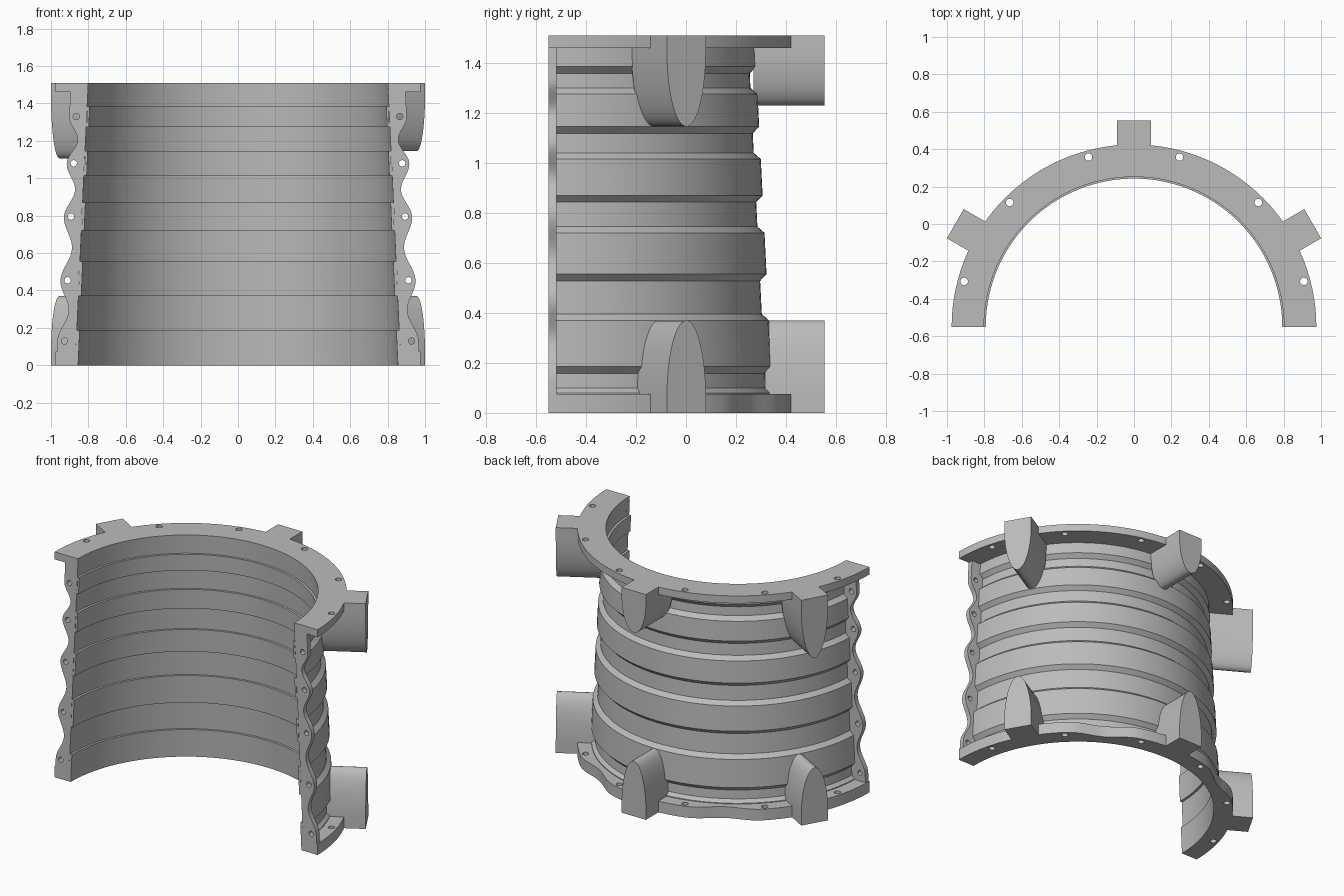
import bpy, bmesh, math
from mathutils import Matrix, Vector

if "Cube" in bpy.data.objects:
    bpy.data.objects.remove(bpy.data.objects["Cube"])

AXIS_Y = -0.55      # axis of the half cylinder
HEIGHT = 1.51
SEGMENTS = 60
BANDS = [(0.185, 0.37), (0.555, 0.72), (0.87, 1.015), (1.145, 1.275), (1.385, HEIGHT)]

grey = bpy.data.materials.new("plain grey")
grey.use_nodes = True
grey.diffuse_color = (0.5, 0.5, 0.5, 1)
grey.node_tree.nodes["Principled BSDF"].inputs["Base Color"].default_value = (0.5, 0.5, 0.5, 1)


def finish(name, bm):
    bmesh.ops.recalc_face_normals(bm, faces=bm.faces)
    mesh = bpy.data.meshes.new(name)
    bm.to_mesh(mesh)
    bm.free()
    mesh.materials.append(grey)
    obj = bpy.data.objects.new(name, mesh)
    bpy.context.collection.objects.link(obj)
    return obj


def activate(obj):
    bpy.ops.object.select_all(action='DESELECT')
    obj.select_set(True)
    bpy.context.view_layer.objects.active = obj


def smooth(obj):
    activate(obj)
    bpy.ops.object.shade_smooth_by_angle(angle=math.radians(25))


def loft(name, rings):
    """Skin equal closed rings and cap both ends."""
    bm = bmesh.new()
    rows = [[bm.verts.new(p) for p in ring] for ring in rings]
    n = len(rows[0])
    for a, b in zip(rows, rows[1:]):
        for i in range(n):
            j = (i + 1) % n
            bm.faces.new((a[i], a[j], b[j], b[i]))
    bm.faces.new(rows[0])
    bm.faces.new(rows[-1])
    return finish(name, bm)


def half_turn(name, profile):
    """Revolve a profile, given for each angle in degrees, over half a turn."""
    rings = []
    for k in range(SEGMENTS + 1):
        deg = 180 * k / SEGMENTS
        a = math.radians(deg)
        rings.append([(r * math.cos(a), AXIS_Y + r * math.sin(a), z) for r, z in profile(deg)])
    return loft(name, rings)


def drill(obj, holes, radius):
    """Cut round holes, each given as centre and direction."""
    bm = bmesh.new()
    for centre, direction in holes:
        turn = Vector(direction).to_track_quat('Z', 'Y').to_matrix().to_4x4()
        bmesh.ops.create_cone(bm, cap_ends=True, segments=20, radius1=radius, radius2=radius,
                              depth=0.2, matrix=Matrix.Translation(centre) @ turn)
    cutter = finish("hole_cutter", bm)
    cutter.hide_render = True
    mod = obj.modifiers.new("holes", 'BOOLEAN')
    mod.operation = 'DIFFERENCE'
    mod.solver = 'EXACT'
    mod.object = cutter
    activate(obj)
    bpy.ops.object.modifier_apply(modifier=mod.name)
    bpy.data.objects.remove(cutter)


# Tapered shell with stepped bands inside and out
def shell_profile():
    outer = lambda z, step=0: (0.873 - 0.05 * z + step, z)
    inner = lambda z, step=0: (0.855 - 0.045 * z + step, z)
    out_pts = [outer(0, 0.02), outer(0.08, 0.02), outer(0.1)]
    in_pts = [inner(0)]
    for lo, hi in BANDS:
        out_pts += [outer(lo - 0.027), outer(lo, 0.027), outer(hi, 0.027)]
        in_pts += [inner(lo), inner(lo, 0.015), inner(hi, 0.015)]
        if hi < HEIGHT:
            out_pts.append(outer(hi + 0.025))
            in_pts.append(inner(hi))
    return out_pts + in_pts[::-1]


shell = half_turn("shell", lambda deg: shell_profile())
smooth(shell)


# End flanges; the lower rim is scalloped between the lugs
def ring_profile(inner, z0, z1, scallop):
    def profile(deg):
        off = min(abs(deg - 60), abs(deg - 120))
        dip = scallop * (0.5 + 0.5 * math.cos(math.pi * off / 14)) if off < 14 else 0
        r = 0.975 - dip
        return [(inner, z0), (r, z0), (r, z1), (inner, z1)]
    return profile


for name, inner, z0, z1, scallop in (("bottom_flange", 0.865, 0, 0.075, 0.045),
                                     ("top_flange", 0.81, 1.46, HEIGHT, 0)):
    flange = half_turn(name, ring_profile(inner, z0, z1, scallop))
    holes = []
    for deg in range(15, 180, 30):
        a = math.radians(deg)
        holes.append(((0.94 * math.cos(a), AXIS_Y + 0.94 * math.sin(a), (z0 + z1) / 2), (0, 0, 1)))
    drill(flange, holes, 0.02)
    smooth(flange)

# Wavy bolting strips along the two straight edges
HOLE_Z = [0.13, 0.455, 0.795, 1.08, 1.33]
hole_x = lambda z: 0.935 - 0.053 * z


def wavy_edge(z):
    for lo, hi in zip(HOLE_Z, HOLE_Z[1:]):
        if lo <= z <= hi:
            wave = math.cos(2 * math.pi * (z - lo) / (hi - lo))
            return hole_x(z) + 0.012 + 0.026 * wave
    return hole_x(z) + 0.038


for side, label in ((1, "left"), (-1, "right")):
    levels = [0.03 + 1.45 * i / 90 for i in range(91)]
    outline = [(wavy_edge(z), z) for z in levels]
    outline += [(0.873 - 0.048 * z, z) for z in (levels[-1], levels[0])]
    strip = loft(label + "_edge_strip",
                 [[(side * x, y, z) for x, z in outline] for y in (AXIS_Y, AXIS_Y + 0.033)])
    drill(strip, [((side * hole_x(z), AXIS_Y, z), (0, 1, 0)) for z in HOLE_Z], 0.017)
    smooth(strip)


# Arched lugs reaching outwards from both flanges
def lug(name, deg, base, shoulder, tip, inner):
    a = math.radians(deg)
    out, along = Vector((math.cos(a), math.sin(a), 0)), Vector((-math.sin(a), math.cos(a), 0))
    arch = [(0.09, base)]
    for i in range(25):
        t = math.pi * i / 24
        arch.append((0.09 * math.cos(t), shoulder + (tip - shoulder) * math.sin(t)))
    arch.append((-0.09, base))
    centre = Vector((0, AXIS_Y, 0))
    rings = [[centre + out * r + along * t + Vector((0, 0, z)) for t, z in arch]
             for r in (inner, 1.103)]
    smooth(loft(name, rings))


for label, deg, upper_tip in (("left", 30, 1.145), ("back", 90, 1.23), ("right", 150, 1.107)):
    lug(label + "_lower_lug", deg, 0, 0.06, 0.37, 0.865)
    lug(label + "_upper_lug", deg, HEIGHT, 1.45, upper_tip, 0.82)
